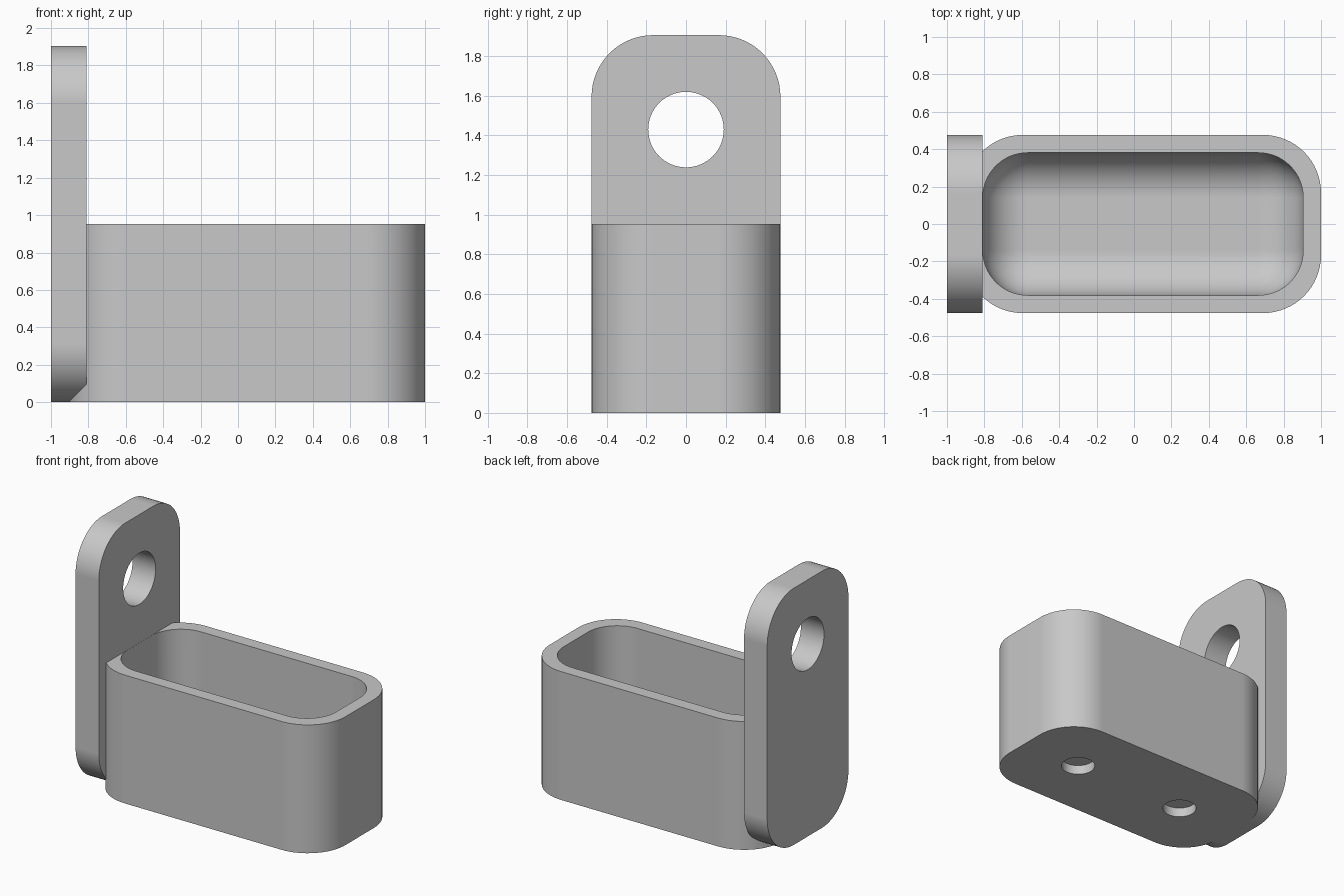
import bpy, bmesh, math
from mathutils import Matrix

if "Cube" in bpy.data.objects:
    bpy.data.objects.remove(bpy.data.objects["Cube"], do_unlink=True)

U = 2 / 21                     # base module: wall thickness
HALF_W, BOX_H, PLATE_H = 5 * U, 10 * U, 20 * U
PLATE_FACE = -1 + 2 * U
R_OUT, R_IN = 0.31, 0.24

grey = bpy.data.materials.new("plain grey")
grey.use_nodes = True
grey.diffuse_color = (0.58, 0.58, 0.58, 1)
grey.node_tree.nodes["Principled BSDF"].inputs["Base Color"].default_value = grey.diffuse_color


def rounded_box(name, lo, hi, radius, axis=None, segments=16):
    """Box between two corners; rounds edges along one axis, or all edges."""
    bm = bmesh.new()
    bmesh.ops.create_cube(bm, size=1)
    for v in bm.verts:
        for i in range(3):
            v.co[i] = lo[i] if v.co[i] < 0 else hi[i]
    edges = [e for e in bm.edges if axis is None
             or abs(e.verts[0].co[axis] - e.verts[1].co[axis]) > 1e-4]
    bmesh.ops.bevel(bm, geom=edges, offset=radius, segments=segments,
                    profile=0.5, affect='EDGES')
    return finish(bm, name)


def cylinder(name, centre, radius, depth, axis):
    bm = bmesh.new()
    turn = Matrix.Rotation(math.pi / 2, 4, 'Y') if axis == 0 else Matrix()
    bmesh.ops.create_cone(bm, cap_ends=True, segments=64, radius1=radius,
                          radius2=radius, depth=depth,
                          matrix=Matrix.Translation(centre) @ turn)
    return finish(bm, name)


def finish(bm, name):
    bmesh.ops.recalc_face_normals(bm, faces=bm.faces)
    mesh = bpy.data.meshes.new(name)
    bm.to_mesh(mesh)
    bm.free()
    mesh.materials.append(grey)
    obj = bpy.data.objects.new(name, mesh)
    bpy.context.collection.objects.link(obj)
    return obj


def combine(target, other, operation):
    """Apply a boolean and discard the helper."""
    mod = target.modifiers.new("boolean", 'BOOLEAN')
    mod.operation, mod.object, mod.solver = operation, other, 'EXACT'
    bpy.context.view_layer.objects.active = target
    bpy.ops.object.modifier_apply(modifier=mod.name)
    bpy.data.objects.remove(other, do_unlink=True)


# Open bin with a filleted hollow
bin_body = rounded_box("wall_bin", (-1 + U, -HALF_W, 0), (1, HALF_W, BOX_H), R_OUT, axis=2)
hollow = rounded_box("hollow", (PLATE_FACE + 0.001, U - HALF_W, U),
                     (1 - U, HALF_W - U, BOX_H + 0.5), R_IN)
combine(bin_body, hollow, 'DIFFERENCE')

# Blind round pockets under the floor
for side in (-1, 1):
    pocket = cylinder("pocket", (U / 2 + side * 0.465, 0, 0), 0.117, 0.14, axis=2)
    combine(bin_body, pocket, 'DIFFERENCE')

# Hanging plate with its round hole
plate = rounded_box("hanging_plate", (-1, -HALF_W, 0), (PLATE_FACE, HALF_W, PLATE_H),
                    R_OUT, axis=0)
hole = cylinder("hole", (-1 + U, 0, 15 * U), 2 * U, 1, axis=0)
combine(plate, hole, 'DIFFERENCE')
combine(bin_body, plate, 'UNION')

# Smooth rounds, crisp edges
bpy.ops.object.select_all(action='DESELECT')
bin_body.select_set(True)
bpy.context.view_layer.objects.active = bin_body
bpy.ops.object.shade_smooth_by_angle(angle=math.radians(30))
normals = bin_body.modifiers.new("flat faces", 'WEIGHTED_NORMAL')
normals.keep_sharp = True
